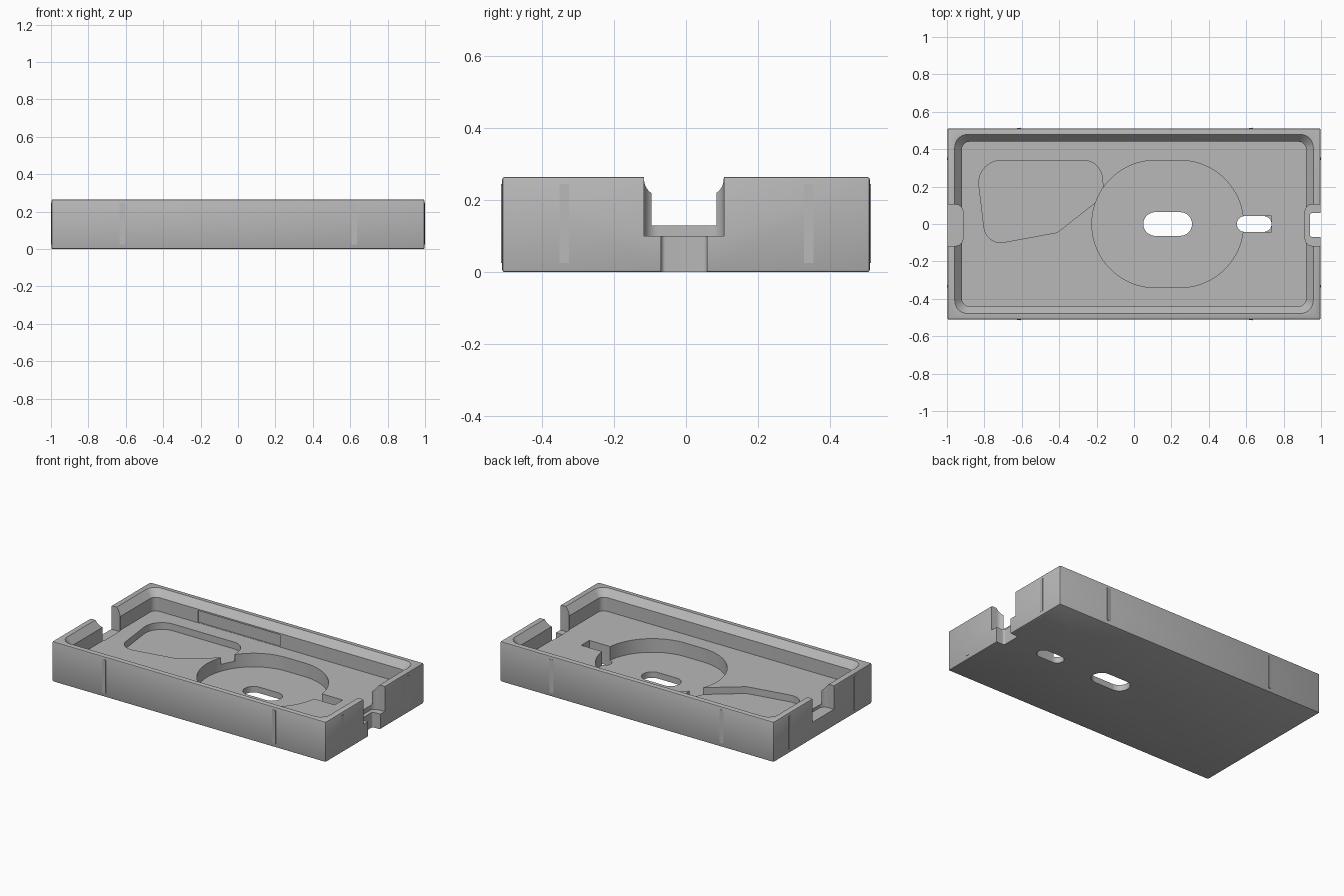
import bpy
import bmesh
from math import radians, sin, cos, pi
from mathutils import Vector

if "Cube" in bpy.data.objects:
    bpy.data.objects.remove(bpy.data.objects["Cube"])

grey = bpy.data.materials.new("plain grey")
grey.use_nodes = True
colour = (0.48, 0.48, 0.48, 1)
grey.diffuse_color = colour
grey.node_tree.nodes["Principled BSDF"].inputs["Base Color"].default_value = colour

HEIGHT = 0.265
FLOOR = 0.13


def rounded(corners, steps=10):
    """Round each (x, y, radius) corner of an anticlockwise convex outline."""
    out = []
    n = len(corners)
    for i, (x, y, r) in enumerate(corners):
        p = Vector((x, y))
        a = (Vector(corners[i - 1][:2]) - p).normalized()
        b = (Vector(corners[(i + 1) % n][:2]) - p).normalized()
        if r == 0:
            out.append(p)
            continue
        half = a.angle(b) / 2
        centre = p + (a + b).normalized() * (r / sin(half))
        start = p + a * (r * cos(half) / sin(half)) - centre
        sweep = pi - 2 * half
        turn = sweep if a.cross(b) < 0 else -sweep
        for k in range(steps + 1):
            t = turn * k / steps
            out.append(centre + Vector((start.x * cos(t) - start.y * sin(t),
                                        start.x * sin(t) + start.y * cos(t))))
    return out


def rect(x0, x1, y0, y1, r=0):
    return rounded([(x0, y0, r), (x1, y0, r), (x1, y1, r), (x0, y1, r)])


def stadium(x0, x1, y0, y1, steps=24):
    return rounded([(x, y, (y1 - y0) / 2 - 0.0005) for x, y in
                    ((x0, y0), (x1, y0), (x1, y1), (x0, y1))], steps)


def loft(name, rings):
    """Closed solid through a stack of (height, outline) rings."""
    bm = bmesh.new()
    loops = [[bm.verts.new((p[0], p[1], z)) for p in pts] for z, pts in rings]
    n = len(loops[0])
    for lo, hi in zip(loops, loops[1:]):
        for i in range(n):
            j = (i + 1) % n
            bm.faces.new((lo[i], lo[j], hi[j], hi[i]))
    bm.faces.new(loops[0][::-1])
    bm.faces.new(loops[-1])
    bmesh.ops.recalc_face_normals(bm, faces=bm.faces)
    mesh = bpy.data.meshes.new(name)
    bm.to_mesh(mesh)
    bm.free()
    mesh.materials.append(grey)
    obj = bpy.data.objects.new(name, mesh)
    bpy.context.collection.objects.link(obj)
    return obj


def activate(obj):
    bpy.ops.object.select_all(action="DESELECT")
    obj.select_set(True)
    bpy.context.view_layer.objects.active = obj


# Outer block with slightly softened edges
tray = loft("tray", [(z, rect(-0.997, 0.997, -0.511, 0.511)) for z in (0, HEIGHT)])
activate(tray)
soften = tray.modifiers.new("soften", "BEVEL")
soften.width = 0.007
soften.segments = 2
bpy.ops.object.modifier_apply(modifier="soften")


def cut(outline, z0, z1=0.4):
    carve(loft("cutter", [(z0, outline), (z1, outline)]))


def carve(cutter):
    cutter.hide_render = True
    activate(tray)
    mod = tray.modifiers.new("carve", "BOOLEAN")
    mod.operation = "DIFFERENCE"
    mod.solver = "EXACT"
    mod.object = cutter
    bpy.ops.object.modifier_apply(modifier="carve")
    bpy.data.objects.remove(cutter)


# Main cavity with a sloping rim
inner = rect(-0.92, 0.92, -0.44, 0.44, 0.04)
rim = rect(-0.967, 0.967, -0.487, 0.487, 0.075)
carve(loft("cutter", [(FLOOR, inner), (0.22, inner), (HEIGHT + 0.01, rim)]))

# Shallow recess in the back inner wall
cut(rect(-0.6, 0, 0.4, 0.448), FLOOR + 0.001, 0.21)

# Large oblong pocket and shallower side pocket joined to it
cut(stadium(-0.225, 0.585, -0.34, 0.34, 32), 0.04)
cut(rounded([(-0.79, -0.115, 0.09), (-0.41, -0.045, 0.02), (-0.2, 0.12, 0),
             (0, 0.12, 0), (0, 0.2, 0), (-0.165, 0.2, 0),
             (-0.18, 0.34, 0.1), (-0.845, 0.34, 0.12)]), 0.085)

# Through slots, the outer one below a square channel
cut(stadium(0.05, 0.31, -0.063, 0.063), -0.1)
cut(rect(0.5, 0.735, -0.042, 0.042), 0.04)
cut(stadium(0.55, 0.735, -0.042, 0.042), -0.1)

# End notches, with a cable slot through the right end
cut(rect(0.915, 1.2, -0.117, 0.105, 0.04), 0.1)
cut(rect(-1.2, -0.915, -0.117, 0.105, 0.04), 0.11)
cut(rect(0.94, 1.2, -0.069, 0.058, 0.012), -0.1)

activate(tray)
bpy.ops.object.shade_smooth_by_angle(angle=radians(30))

# Thin tapered grip ribs on all four walls
for side in (-1, 1):
    for pos in (-0.62, 0.62):
        y = side * 0.51
        tri = [(pos - 0.02, y), (pos + 0.015, y), (pos + 0.015, side * 0.515)]
        loft("long_wall_rib", [(0.025, tri), (0.245, tri)])
    for pos in (-0.34, 0.34):
        x = side * 0.996
        tri = [(x, pos - 0.02), (x, pos + 0.015), (side, pos + 0.015)]
        loft("end_wall_rib", [(0.025, tri), (0.245, tri)])
